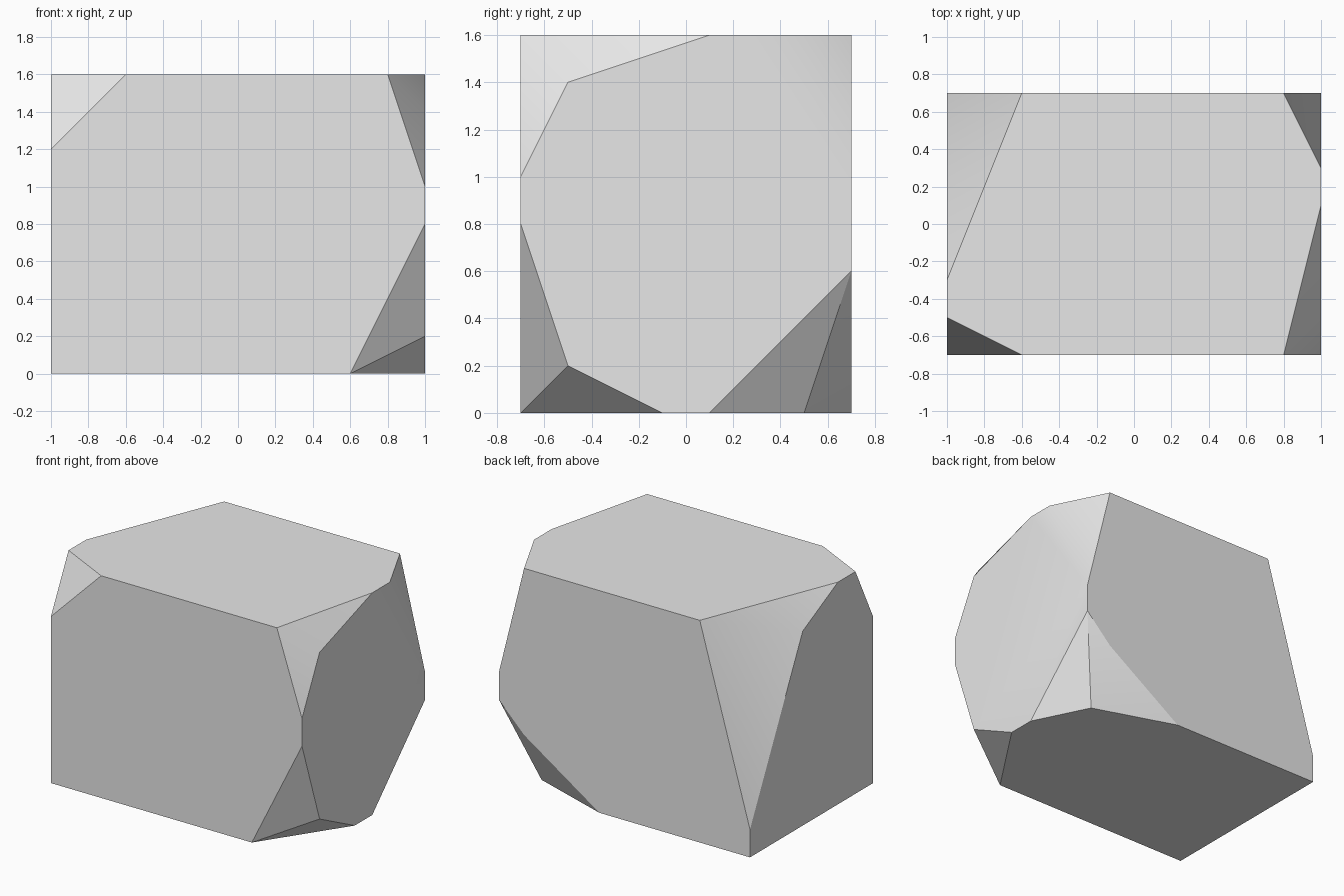
import bpy
import bmesh
import math
from mathutils import Vector

# Remove the default object
default_cube = bpy.data.objects.get("Cube")
if default_cube:
    bpy.data.objects.remove(default_cube, do_unlink=True)

# Half width, half depth and full height of the uncut block
HALF_WIDTH, HALF_DEPTH, HEIGHT = 1.0, 0.7, 1.6
LEFT, RIGHT = -1, 1
FRONT, BACK = -1, 1
BOTTOM, TOP = 0, 1


def chip_corner(bm, side, facing, level, insets):
    """Add the points left when one block corner is chipped away.

    Every inset is a distance back from the corner along width, depth, height.
    """
    corner = Vector((side * HALF_WIDTH, facing * HALF_DEPTH, level * HEIGHT))
    inward = Vector((-side, -facing, 1 if level == BOTTOM else -1))
    for inset in insets:
        offset = Vector(a * b for a, b in zip(inward, inset))
        bm.verts.new(corner + offset)


SHARP = [(0, 0, 0)]

bm = bmesh.new()

# Two corners stay whole
chip_corner(bm, LEFT, FRONT, BOTTOM, SHARP)
chip_corner(bm, LEFT, BACK, BOTTOM, SHARP)

# Simple three-sided chips
chip_corner(bm, LEFT, FRONT, TOP, [(.4, 0, 0), (0, .2, 0), (0, 0, .4)])
chip_corner(bm, RIGHT, BACK, TOP, [(.2, 0, 0), (0, .4, 0), (0, 0, .8)])

# Chips folded into two facets
chip_corner(bm, RIGHT, FRONT, TOP,
            [(.2, 0, 0), (0, .8, 0), (0, .2, .2), (0, 0, .6)])
chip_corner(bm, RIGHT, FRONT, BOTTOM,
            [(.4, 0, 0), (0, .6, 0), (0, .2, .2), (0, 0, .8)])
chip_corner(bm, LEFT, BACK, TOP,
            [(.4, 0, 0), (0, 1, 0), (0, .6, .2), (0, 0, 1.4)])

# Chip folded into three facets
chip_corner(bm, RIGHT, BACK, BOTTOM,
            [(.8, 0, 0), (.2, .2, 0), (0, .6, 0), (0, 0, .6), (.2, 0, .4)])

# Wrap the points in a convex skin and merge the flat triangles
bmesh.ops.convex_hull(bm, input=bm.verts[:])
bmesh.ops.dissolve_limit(bm, angle_limit=math.radians(1),
                         verts=bm.verts[:], edges=bm.edges[:])
bmesh.ops.recalc_face_normals(bm, faces=bm.faces[:])

mesh = bpy.data.meshes.new("chipped_block")
bm.to_mesh(mesh)
bm.free()
block = bpy.data.objects.new("chipped_block", mesh)
bpy.context.collection.objects.link(block)

# Plain grey stone colour
stone = bpy.data.materials.new("stone_grey")
stone.use_nodes = True
colour = (0.8, 0.8, 0.8, 1)
stone.diffuse_color = colour
stone.node_tree.nodes["Principled BSDF"].inputs["Base Color"].default_value = colour
mesh.materials.append(stone)

# Soften only the shallow folds
bpy.ops.object.select_all(action='DESELECT')
block.select_set(True)
bpy.context.view_layer.objects.active = block
bpy.ops.object.shade_smooth_by_angle(angle=math.radians(30))
